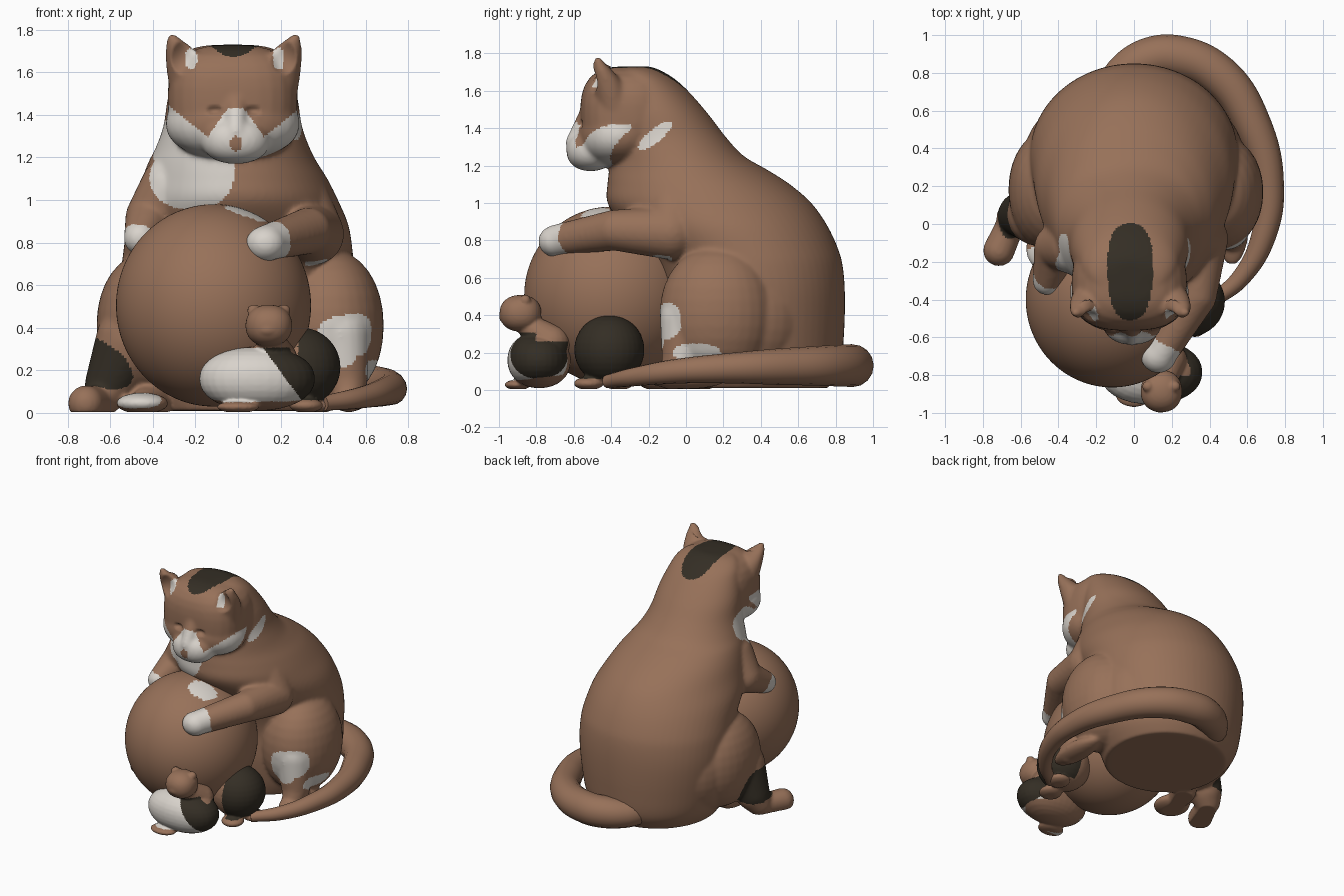
import bpy, bmesh, math
from mathutils import Vector

if "Cube" in bpy.data.objects:
    bpy.data.objects.remove(bpy.data.objects["Cube"])

# ---- colours ----
MATS = []
for name, c in (("brown fur", (.31, .165, .10)), ("white fur", (.69, .65, .60)), ("dark fur", (.034, .027, .018))):
    m = bpy.data.materials.new(name)
    m.diffuse_color = (*c, 1)
    m.use_nodes = True
    m.node_tree.nodes["Principled BSDF"].inputs["Base Color"].default_value = m.diffuse_color
    MATS.append(m)
BROWN, WHITE, DARK = 0, 1, 2


# ---- helpers ----
def blob(bm, c, r, n=2.0, seg=32):
    """Rounded ellipsoid; n above 2 makes it boxier."""
    vs = bmesh.ops.create_uvsphere(bm, u_segments=seg, v_segments=seg // 2, radius=1)["verts"]
    for v in vs:
        k = sum(abs(a) ** n for a in v.co) ** (-1 / n)
        v.co = Vector(c[i] + v.co[i] * k * r[i] for i in range(3))


def limb(bm, pts, steps=10):
    """Tapered limb through (x, y, z, radius) points."""
    for a, b in zip(pts, pts[1:]):
        for s in range(steps + 1):
            p = [a[i] + (b[i] - a[i]) * s / steps for i in range(4)]
            blob(bm, p[:3], (p[3],) * 3, seg=20)


def loft(bm, rows, n=64, sub=5):
    """Oval slices (z, front y, back y, half width, centre x), eased between rows."""
    fine = []
    for i in range(len(rows) - 1):
        a, b, c, d = rows[max(i - 1, 0)], rows[i], rows[i + 1], rows[min(i + 2, len(rows) - 1)]
        for s in range(sub):
            t = s / sub
            fine.append([q + .5 * t * (r - p + t * (2 * p - 5 * q + 4 * r - w + t * (3 * (q - r) + w - p)))
                         for p, q, r, w in zip(a, b, c, d)])
    fine.append(rows[-1])
    rings = [[bm.verts.new((cx + w * math.cos(2 * math.pi * i / n),
                            (y0 + y1) / 2 + (y1 - y0) / 2 * math.sin(2 * math.pi * i / n), z))
              for i in range(n)] for z, y0, y1, w, cx in fine]
    for a, b in zip(rings, rings[1:]):
        for i in range(n):
            bm.faces.new((a[i], a[(i + 1) % n], b[(i + 1) % n], b[i]))
    bm.faces.new(rings[0][::-1])
    bm.faces.new(rings[-1])


def inside(p, c, r, n=2.4):
    return sum(abs((p[i] - c[i]) / r[i]) ** n for i in range(3)) < 1


def make(name, bm, rule, voxel=None, smooth=6, shape=None):
    """Fuse the volumes, sculpt, colour faces by rule."""
    me = bpy.data.meshes.new(name)
    bm.to_mesh(me)
    bm.free()
    ob = bpy.data.objects.new(name, me)
    bpy.context.collection.objects.link(ob)
    if voxel:
        m = ob.modifiers.new("fuse", "REMESH")
        m.mode, m.voxel_size = "VOXEL", voxel
        s = ob.modifiers.new("soften", "SMOOTH")
        s.factor, s.iterations = .5, smooth
        dg = bpy.context.evaluated_depsgraph_get()
        me = bpy.data.meshes.new_from_object(ob.evaluated_get(dg))
        ob.modifiers.clear()
        ob.data = me
    for v in me.vertices:
        if shape:
            shape(v.co)
        v.co.z = max(v.co.z, .004)
    me.materials.clear()
    for m in MATS:
        me.materials.append(m)
    for f in me.polygons:
        f.material_index = rule(f.center)
        f.use_smooth = True
    return ob


# ---- big cat: torso, head, limbs ----
bm = bmesh.new()
loft(bm, [(.01, -.08, .76, .42, 0), (.12, -.10, .825, .49, 0), (.30, -.12, .845, .53, 0), (.50, -.12, .85, .55, 0),
          (.65, -.16, .84, .55, 0), (.75, -.22, .815, .54, 0), (.88, -.34, .755, .52, 0), (1.0, -.42, .67, .475, -.005),
          (1.1, -.42, .555, .435, -.015), (1.18, -.41, .43, .395, -.025), (1.25, -.40, .31, .36, -.025),
          (1.35, -.40, .215, .325, -.025), (1.48, -.40, .115, .305, -.025), (1.60, -.40, .01, .27, -.025),
          (1.67, -.40, -.07, .24, -.025), (1.715, -.38, -.15, .18, -.025), (1.73, -.32, -.20, .08, -.025)])
blob(bm, (-.025, -.32, 1.475), (.305, .245, .255), 2.8)          # skull
blob(bm, (-.025, -.36, 1.36), (.315, .22, .17), 2.2)             # cheeks
blob(bm, (-.01, -.51, 1.28), (.16, .13, .11), 2.2)               # muzzle
limb(bm, [(-.01, -.50, 1.5, .06), (-.01, -.60, 1.325, .045)])    # nose bridge
for s in (-1, 1):                                                # ears and flanks
    loft(bm, [(1.50, -.48, -.28, .11, s * .19 - .02), (1.63, -.50, -.33, .10, s * .218 - .02),
              (1.71, -.50, -.395, .066, s * .255 - .02), (1.75, -.495, -.435, .038, s * .277 - .02),
              (1.782, -.49, -.455, .014, s * .295 - .02)], 24)
    blob(bm, (s * .37, .29, .39), (.225, .33, .34))
blob(bm, (.425, .17, .41), (.26, .31, .36), 2.1)                 # right haunch
blob(bm, (-.415, .18, .41), (.25, .33, .345), 2.1)               # left haunch
limb(bm, [(.48, -.0, .38, .14), (.51, -.03, .15, .10), (.52, -.08, .07, .07)])
blob(bm, (.52, 0, .06), (.09, .22, .055))
limb(bm, [(-.50, .05, .34, .17), (-.60, .05, .14, .12), (-.64, .03, .07, .09)])
limb(bm, [(-.64, .03, .05, .075), (-.715, -.14, .045, .085)])    # left hind foot
limb(bm, [(-.40, .06, .06, .09), (-.44, -.06, .045, .07)])
blob(bm, (-.45, -.13, .045), (.125, .13, .05))                   # left toes
limb(bm, [(.27, -.06, 1.00, .16), (.355, -.08, .84, .145), (.33, -.38, .855, .11), (.14, -.69, .80, .086)])
blob(bm, (.13, -.70, .795), (.095, .09, .085))                   # right paw
limb(bm, [(-.31, -.12, 1.06, .15), (-.41, -.12, .92, .12), (-.46, -.30, .82, .078)])


def sculpt(co):
    for s in (-1, 1):
        # hollow the ears and press in the closed eyes
        if co.y < -.42:
            d = math.hypot((co.x + .02 - s * .235) / .06, (co.z - 1.67) / .08)
            if d < 1:
                co.y += .04 * (1 - d * d)
            d = math.hypot((co.x + .02 - s * .09) / .04, (co.z - 1.42) / .024)
            if d < 1:
                co.y += .022 * (1 - d * d)


SPOTS = [  # colour, centre, radii
    (BROWN, (-.01, -.64, 1.265), (.026, .06, .036)),    # nose
    (DARK, (-.02, -.22, 1.74), (.12, .30, .18)),        # crown stripe
    (WHITE, (.19, -.49, 1.665), (.028, .10, .05)),      # ear linings
    (WHITE, (-.22, -.49, 1.665), (.028, .10, .05)),
    (WHITE, (.13, -.72, .79), (.12, .13, .13)),         # paws
    (WHITE, (-.48, -.34, .81), (.09, .12, .075)),
    (WHITE, (-.225, -.36, 1.15), (.21, .30, .195)),     # chest
    (WHITE, (-.36, -.20, 1.28), (.14, .15, .10)),       # left neck
    (WHITE, (.38, -.13, .69), (.075, .06, .035)),       # elbow
    (WHITE, (.55, -.12, .37), (.10, .13, .10)),         # right thigh
    (WHITE, (.47, -.14, .33), (.10, .09, .12)),
    (WHITE, (.58, .06, .20), (.15, .13, .05)),
    (DARK, (-.61, .05, .22), (.15, .17, .135)),         # left shin
    (WHITE, (-.47, -.20, .06), (.11, .10, .04)),        # left toes
]


def cat_colour(p):
    if inside(p, *SPOTS[0][1:]):
        return BROWN
    # white mask over muzzle and cheeks, narrowing towards the ears
    u = abs(p.x + .01)
    top = 1.435 - max(0, u - .035) * 1.4 if u < .13 else 1.295 + (u - .13) * .8
    low = 1.16 + max(0, u - .14) * .6 + max(0, p.y + .44) * 1.0
    if p.y < -.29 and low < p.z < top:
        return WHITE
    # slanted flash on the right of the neck
    t = p.y + .165
    if p.x > .2 and math.hypot(t / .09, (p.z - 1.36 - t * .7) / .045) < 1:
        return WHITE
    for col, c, r in SPOTS[1:]:
        if inside(p, c, r):
            return col
    return BROWN


make("cat_body", bm, cat_colour, .0115, 12, sculpt)

# ---- round belly ball held by the cat ----
bm = bmesh.new()
blob(bm, (-.115, -.40, .505), (.458, .465, .475), seg=128)
make("belly_ball", bm, lambda p: WHITE if inside(p, (.04, -.48, .94), (.11, .08, .07)) else BROWN)

# ---- tail curling round the right side ----
cu = bpy.data.curves.new("tail", "CURVE")
cu.dimensions, cu.bevel_depth, cu.bevel_resolution, cu.use_fill_caps = "3D", 1, 6, True
path = [(-.16, .64, .12, .07), (-.06, .79, .125, .10), (.07, .87, .13, .113), (.22, .885, .13, .115),
        (.45, .785, .13, .11), (.635, .51, .125, .098), (.715, .2, .115, .079), (.69, -.05, .10, .066),
        (.57, -.28, .07, .05), (.40, -.42, .045, .036)]
sp = cu.splines.new("BEZIER")
sp.bezier_points.add(len(path) - 1)
sp.resolution_u = 10
for b, p in zip(sp.bezier_points, path):
    b.co, b.radius = p[:3], p[3]
    b.handle_left_type = b.handle_right_type = "AUTO"
tail = bpy.data.objects.new("tail", cu)
bpy.context.collection.objects.link(tail)
me = bpy.data.meshes.new_from_object(tail.evaluated_get(bpy.context.evaluated_depsgraph_get()))
bpy.data.objects.remove(tail)
bm = bmesh.new()
bm.from_mesh(me)
make("cat_tail", bm, lambda p: BROWN)

# ---- front kitten ----
bm = bmesh.new()
blob(bm, (.09, -.785, .16), (.272, .17, .15), 2.15)
blob(bm, (.145, -.885, .41), (.11, .112, .098), 2.2)
limb(bm, [(.18, -.72, .25, .10), (.15, -.84, .34, .065)])
for x in (.075, .215):
    blob(bm, (x, -.86, .48), (.032, .03, .03))                   # ears
blob(bm, (.14, -.97, .39), (.045, .03, .03))                     # muzzle
blob(bm, (0, -.90, .028), (.10, .07, .028))                      # foot


def kitten_colour(p):
    if p.z > .305 or (p.y < -.91 and p.z < .05) or (p.z > .26 and p.x > .08 and p.y > -.80):
        return BROWN
    # brown underside and back
    if (p.z < .08 and math.hypot((p.x - .09) / .22, (p.y + .77) / .14) < 1) or (p.y > -.72 and p.x < .22):
        return BROWN
    return WHITE if p.x < .15 + (.26 - p.z) * .75 else DARK


make("front_kitten", bm, kitten_colour, .008, 5)

# ---- rear kitten tucked beside the ball ----
bm = bmesh.new()
blob(bm, (.29, -.41, .215), (.192, .188, .187))
for x, y in ((.32, -.52), (.38, -.36)):
    blob(bm, (x, y, .035), (.08, .08, .035))
make("rear_kitten", bm, lambda p: DARK if p.x > .28 and p.z > .06 else BROWN, .009, 4)
